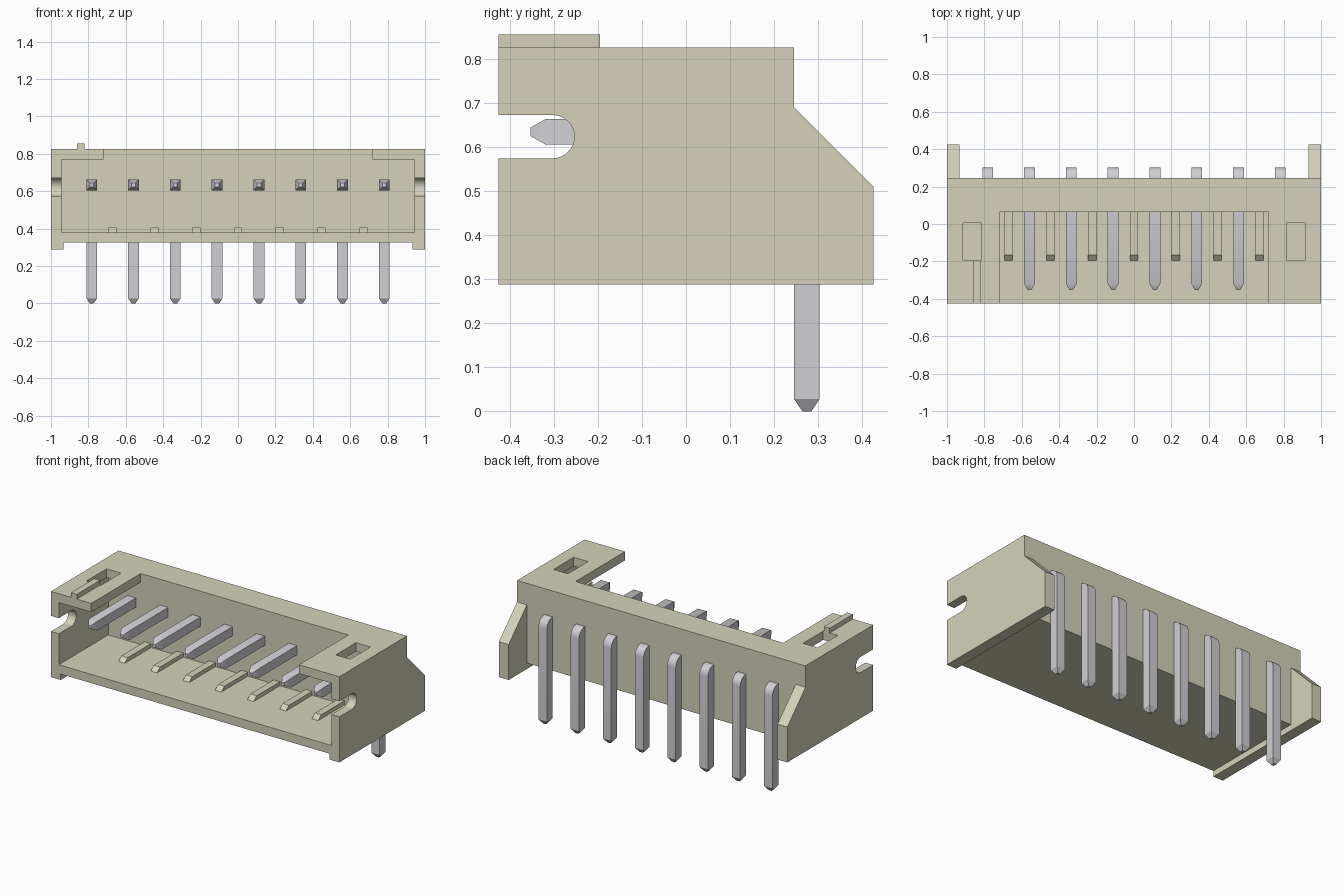
import bpy, bmesh, math
from mathutils import Vector

if "Cube" in bpy.data.objects:
    bpy.data.objects.remove(bpy.data.objects["Cube"])


def material(name, colour):
    m = bpy.data.materials.new(name)
    m.diffuse_color = (*colour, 1)
    m.use_nodes = True
    m.node_tree.nodes["Principled BSDF"].inputs["Base Color"].default_value = m.diffuse_color
    return m


BEIGE = material("beige plastic", (0.66, 0.65, 0.49))
METAL = material("grey metal", (0.63, 0.63, 0.66))
PITCH = 0.2235


def finish(bm, name, mat):
    bmesh.ops.remove_doubles(bm, verts=bm.verts, dist=1e-5)
    bmesh.ops.recalc_face_normals(bm, faces=bm.faces)
    me = bpy.data.meshes.new(name)
    bm.to_mesh(me)
    bm.free()
    me.materials.append(mat)
    ob = bpy.data.objects.new(name, me)
    bpy.context.collection.objects.link(ob)
    return ob


def extrude_x(name, profile, x0, x1, mat=BEIGE):
    """Extrude a (y, z) outline from x0 to x1."""
    bm = bmesh.new()
    face = bm.faces.new([bm.verts.new((x0, y, z)) for y, z in profile])
    res = bmesh.ops.extrude_face_region(bm, geom=[face])
    moved = [v for v in res["geom"] if isinstance(v, bmesh.types.BMVert)]
    bmesh.ops.translate(bm, verts=moved, vec=(x1 - x0, 0, 0))
    return finish(bm, name, mat)


def box(name, x0, x1, y0, y1, z0, z1):
    return extrude_x(name, [(y0, z0), (y1, z0), (y1, z1), (y0, z1)], x0, x1)


def smooth(ob):
    bpy.ops.object.select_all(action='DESELECT')
    bpy.context.view_layer.objects.active = ob
    ob.select_set(True)
    bpy.ops.object.shade_smooth_by_angle(angle=math.radians(30))


def cut(ob, cutter):
    cutter.hide_render = True
    mod = ob.modifiers.new("cut", 'BOOLEAN')
    mod.operation = 'DIFFERENCE'
    mod.solver = 'EXACT'
    mod.object = cutter
    bpy.context.view_layer.objects.active = ob
    bpy.ops.object.modifier_apply(modifier=mod.name)
    bpy.data.objects.remove(cutter)


# Housing: side outline, full width
housing = extrude_x("housing", [(-.425, .288), (.425, .288), (.425, .51),
                                (.245, .69), (.245, .825), (-.425, .825)], -1, 1)
# Clear the space between the side feet and the rear wings
cut(housing, extrude_x("rear_cutter", [(-.6, .1), (.6, .1), (.6, 1.1), (.245, 1.1),
                                       (.245, .325), (-.6, .325)], -.932, .932))
# Plug cavity and the opening in the top
cut(housing, box("cavity_cutter", -.945, .945, -.6, .065, .38, .77))
cut(housing, box("top_cutter", -.72, .72, -.6, .065, .6, 1))
# Small windows in the top corners
for s in (-1, 1):
    cut(housing, box("window_cutter", s * .865 - .05, s * .865 + .05, -.195, .005, .7, 1))
# Round-ended slots in the side walls
arc = [(-.302 + .049 * math.cos(a), .623 + .049 * math.sin(a))
       for a in [math.radians(-90 + 180 * i / 16) for i in range(17)]]
cut(housing, extrude_x("slot_cutter", [(-.6, .574)] + arc + [(-.6, .672)], -1.2, 1.2))
smooth(housing)

# Marker ridge on the top left corner
box("marker_ridge", -.86, -.82, -.425, -.195, .825, .855)

# Floor ribs with sloped front ends
for i in range(7):
    x = (i - 3) * PITCH
    extrude_x("floor_rib", [(-.195, .38), (.065, .38), (.065, .405), (-.165, .405)],
              x - .022, x + .022)


# Bent square pins with tapered tips
def pin(x):
    h, y_in, z_in = .029, .245, .605
    up, back = Vector((0, 0, 1)), Vector((0, 1, 0))
    zc, yc = z_in + h, y_in + h
    rings = [(Vector((x, -.352, zc)), up, .01), (Vector((x, -.318, zc)), up, h)]
    for i in range(9):
        a = math.radians(90 * i / 8)
        n = up * math.cos(a) + back * math.sin(a)
        rings.append((Vector((x, y_in, z_in)) + n * h, n, h))
    rings += [(Vector((x, yc, .028)), back, h), (Vector((x, yc, 0)), back, .01)]
    bm = bmesh.new()
    loops = []
    for c, n, r in rings:
        sx = Vector((r, 0, 0))
        loops.append([bm.verts.new(c + sx * i + n * r * j)
                      for i, j in ((-1, -1), (1, -1), (1, 1), (-1, 1))])
    for a, b in zip(loops, loops[1:]):
        for k in range(4):
            m = (k + 1) % 4
            if (a[k].co - b[k].co).length + (a[m].co - b[m].co).length > 1e-4:
                bm.faces.new((a[k], a[m], b[m], b[k]))
    bm.faces.new(loops[0])
    bm.faces.new(loops[-1])
    smooth(finish(bm, "pin", METAL))


for i in range(8):
    pin((i - 3.5) * PITCH)
